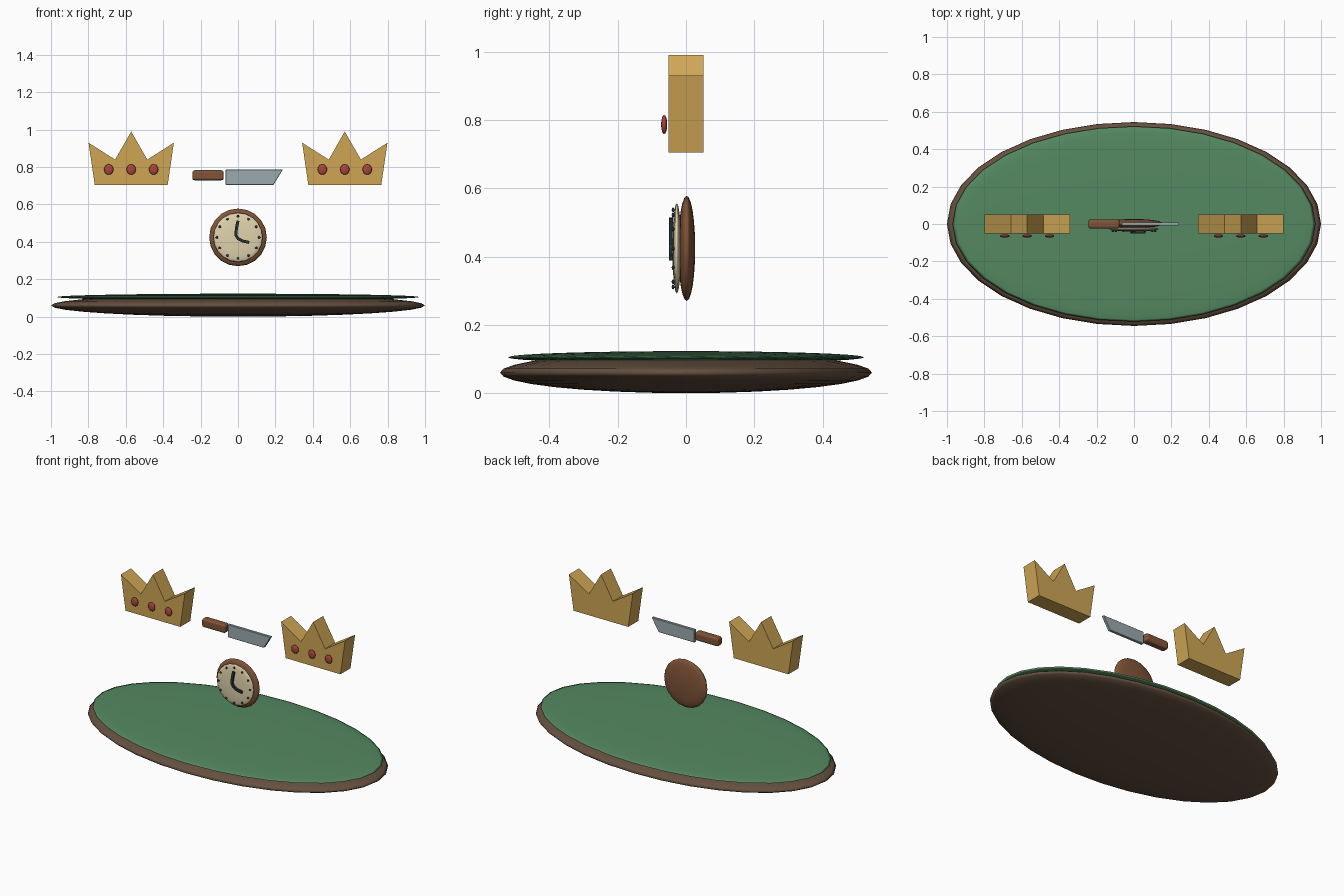
import bpy, bmesh, math
from mathutils import Matrix

if "Cube" in bpy.data.objects:
    bpy.data.objects.remove(bpy.data.objects["Cube"])


def material(name, rgb):
    m = bpy.data.materials.new(name)
    m.diffuse_color = (*rgb, 1)
    m.use_nodes = True
    m.node_tree.nodes["Principled BSDF"].inputs["Base Color"].default_value = m.diffuse_color
    return m


FELT = material("green_felt", (0.09, 0.25, 0.12))
DARK_WOOD = material("dark_wood", (0.13, 0.08, 0.05))
WOOD = material("wood", (0.22, 0.09, 0.04))
GOLD = material("gold", (0.62, 0.38, 0.09))
RED = material("red_gem", (0.40, 0.06, 0.05))
CREAM = material("cream", (0.75, 0.65, 0.42))
STEEL = material("steel", (0.33, 0.40, 0.42))
BLACK = material("dark_slate", (0.02, 0.03, 0.035))


def finish(name, bm, mat, smooth=False):
    bmesh.ops.recalc_face_normals(bm, faces=bm.faces)
    me = bpy.data.meshes.new(name)
    bm.to_mesh(me)
    bm.free()
    for p in me.polygons:
        p.use_smooth = smooth
    me.materials.append(mat)
    ob = bpy.data.objects.new(name, me)
    bpy.context.collection.objects.link(ob)
    return ob


def ellipsoid(name, loc, radii, mat, seg=32, rings=16, upright=False):
    """Squashed sphere; upright puts the poles along y."""
    bm = bmesh.new()
    rot = Matrix.Rotation(math.pi / 2, 4, 'X') if upright else Matrix()
    bmesh.ops.create_uvsphere(bm, u_segments=seg, v_segments=rings, radius=1, matrix=rot)
    bmesh.ops.scale(bm, vec=radii, verts=bm.verts)
    bmesh.ops.translate(bm, vec=loc, verts=bm.verts)
    return finish(name, bm, mat, True)


def slab(name, profile, half_depth, mat, bevel=0, segments=1):
    """Extrude an xz outline symmetrically along y."""
    bm = bmesh.new()
    face = bm.faces.new([bm.verts.new((x, -half_depth, z)) for x, z in profile])
    ext = bmesh.ops.extrude_face_region(bm, geom=[face])
    verts = [g for g in ext["geom"] if isinstance(g, bmesh.types.BMVert)]
    bmesh.ops.translate(bm, vec=(0, 2 * half_depth, 0), verts=verts)
    if not any(face in v.link_faces for v in bm.verts):
        bm.faces.new([v for v in bm.verts if v not in verts])
    if bevel:
        bmesh.ops.bevel(bm, geom=bm.edges[:], offset=bevel, segments=segments,
                        profile=0.5, affect='EDGES')
    return finish(name, bm, mat)


# table: wooden body and felt top
ellipsoid("table_base", (0, 0, 0.06), (1.0, 0.545, 0.06), DARK_WOOD)
ellipsoid("table_felt", (0, 0, 0.105), (0.97, 0.522, 0.018), FELT)

# crowns with three gems each
half = [(0.195, 0.705), (0.228, 0.93), (0.086, 0.84)]
for side, cx in (("left", -0.571), ("right", 0.571)):
    outline = half + [(0, 0.99)] + [(-x, z) for x, z in reversed(half)]
    slab(f"crown_{side}", [(cx + x, z) for x, z in outline], 0.051, GOLD)
    for i in (-1, 0, 1):
        ellipsoid(f"crown_{side}_gem_{i + 2}", (cx + i * 0.12, -0.064, 0.787),
                  (0.025, 0.009, 0.028), RED, 16, 8)

# knife
slab("knife_handle", [(-0.244, 0.729), (-0.077, 0.729), (-0.077, 0.783), (-0.244, 0.783)],
     0.024, WOOD, 0.012, 3)
slab("knife_blade", [(-0.066, 0.705), (0.19, 0.705), (0.24, 0.787), (-0.066, 0.787)],
     0.009, STEEL, 0.002)

# clock: case, face, hour dots
CZ = 0.424
ellipsoid("clock_case", (0, 0.002, CZ), (0.154, 0.025, 0.154), WOOD, 20, 12, True)
ellipsoid("clock_face", (0, -0.027, CZ), (0.132, 0.013, 0.132), CREAM, 20, 12, True)
for i in range(12):
    a = i * math.tau / 12
    ellipsoid(f"hour_dot_{i + 1}", (0.113 * math.sin(a), -0.038, CZ + 0.113 * math.cos(a)),
              (0.007, 0.004, 0.007), BLACK, 8, 6, True)

# clock hands as one bent strip
path = [(0, 0.513), (-0.008, 0.475), (-0.012, 0.436), (0.002, 0.416), (0.026, 0.404), (0.06, 0.397)]
left, right = [], []
for i, (x, z) in enumerate(path):
    x0, z0 = path[max(i - 1, 0)]
    x1, z1 = path[min(i + 1, len(path) - 1)]
    d = math.hypot(x1 - x0, z1 - z0)
    nx, nz = -(z1 - z0) / d * 0.008, (x1 - x0) / d * 0.008
    left.append((x + nx, z + nz))
    right.append((x - nx, z - nz))
hands = slab("clock_hands", left + right[::-1], 0.006, BLACK)
hands.location.y = -0.044
